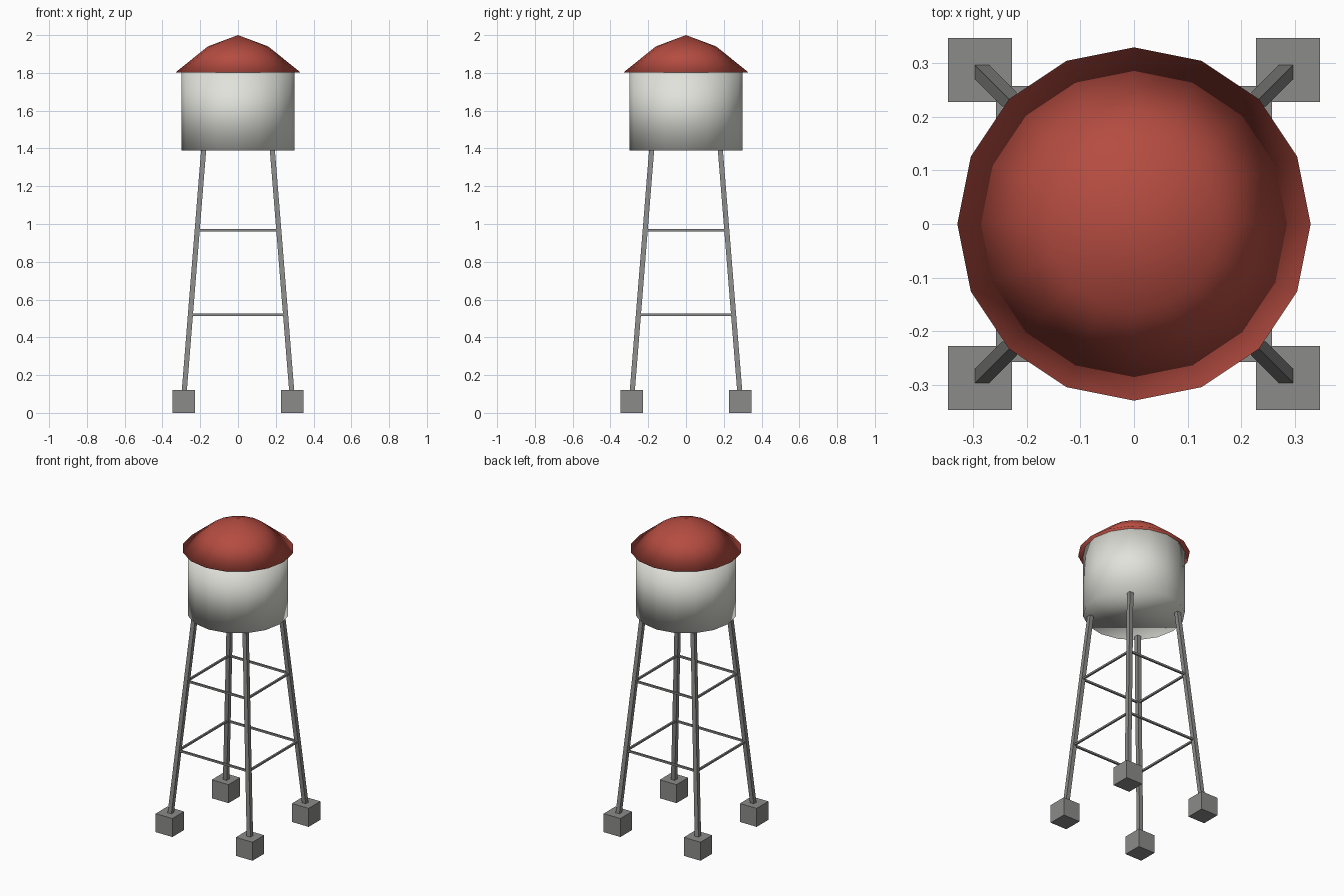
import bpy, bmesh, math

if "Cube" in bpy.data.objects:
    bpy.data.objects.remove(bpy.data.objects["Cube"])


def material(name, rgb):
    m = bpy.data.materials.new(name)
    m.diffuse_color = (*rgb, 1.0)
    m.use_nodes = True
    m.node_tree.nodes["Principled BSDF"].inputs["Base Color"].default_value = m.diffuse_color
    return m


RED = material("red_roof", (0.46, 0.072, 0.052))
WHITE = material("off_white_tank", (0.76, 0.76, 0.71))
GREY = material("grey_steel", (0.26, 0.26, 0.255))


def finish(name, bm, mat, smooth=False):
    bmesh.ops.recalc_face_normals(bm, faces=bm.faces)
    for f in bm.faces:
        f.smooth = smooth
    me = bpy.data.meshes.new(name)
    bm.to_mesh(me)
    bm.free()
    me.materials.append(mat)
    ob = bpy.data.objects.new(name, me)
    bpy.context.collection.objects.link(ob)
    return ob


def loft(name, loops, mat, smooth=False, apex=None):
    """Skin a stack of equal-length point loops, capped at the ends."""
    bm = bmesh.new()
    rows = [[bm.verts.new(p) for p in loop] for loop in loops]
    n = len(rows[0])
    for a, b in zip(rows, rows[1:]):
        for i in range(n):
            j = (i + 1) % n
            bm.faces.new((a[i], a[j], b[j], b[i]))
    bm.faces.new(rows[0][::-1])
    if apex:
        tip = bm.verts.new(apex)
        for i in range(n):
            bm.faces.new((rows[-1][i], rows[-1][(i + 1) % n], tip))
    else:
        bm.faces.new(rows[-1])
    return finish(name, bm, mat, smooth)


def ring(r, z, n=16):
    return [(r * math.cos(math.tau * i / n), r * math.sin(math.tau * i / n), z) for i in range(n)]


def square(x, y, z, h):
    return [(x - h, y - h, z), (x + h, y - h, z), (x + h, y + h, z), (x - h, y + h, z)]


def box(name, lo, hi, mat):
    corners = lambda z: [(lo[0], lo[1], z), (hi[0], lo[1], z), (hi[0], hi[1], z), (lo[0], hi[1], z)]
    return loft(name, [corners(lo[2]), corners(hi[2])], mat)


def leg_offset(z):
    """Distance of a leg's centre from the middle planes at height z."""
    return 0.284 - 0.0803 * (z - 0.12)


# Tank and roof, both fully smooth shaded
loft("tank", [ring(0.30, 1.39), ring(0.30, 1.81)], WHITE, True)
loft("roof", [ring(0.33, 1.803), ring(0.16, 1.94)], RED, True, apex=(0, 0, 2.0))

# Splayed legs standing in square footings
for sx, side in ((-1, "left"), (1, "right")):
    for sy, end in ((-1, "front"), (1, "back")):
        loft(f"{end}_{side}_leg",
             [square(sx * leg_offset(z), sy * leg_offset(z), z, 0.0135) for z in (0.06, 1.40)], GREY)
        loft(f"{end}_{side}_footing",
             [square(sx * 0.288, sy * 0.288, z, 0.06) for z in (0.0, 0.12)], GREY)

# Two levels of horizontal braces around the legs
T = 0.006
for level, z in (("lower", 0.52), ("upper", 0.967)):
    d = leg_offset(z)
    for s, along_x, along_y in ((-1, "front", "left"), (1, "back", "right")):
        box(f"{level}_{along_x}_brace", (-d, s * d - T, z - T), (d, s * d + T, z + T), GREY)
        box(f"{level}_{along_y}_brace", (s * d - T, -d, z - T), (s * d + T, d, z + T), GREY)
